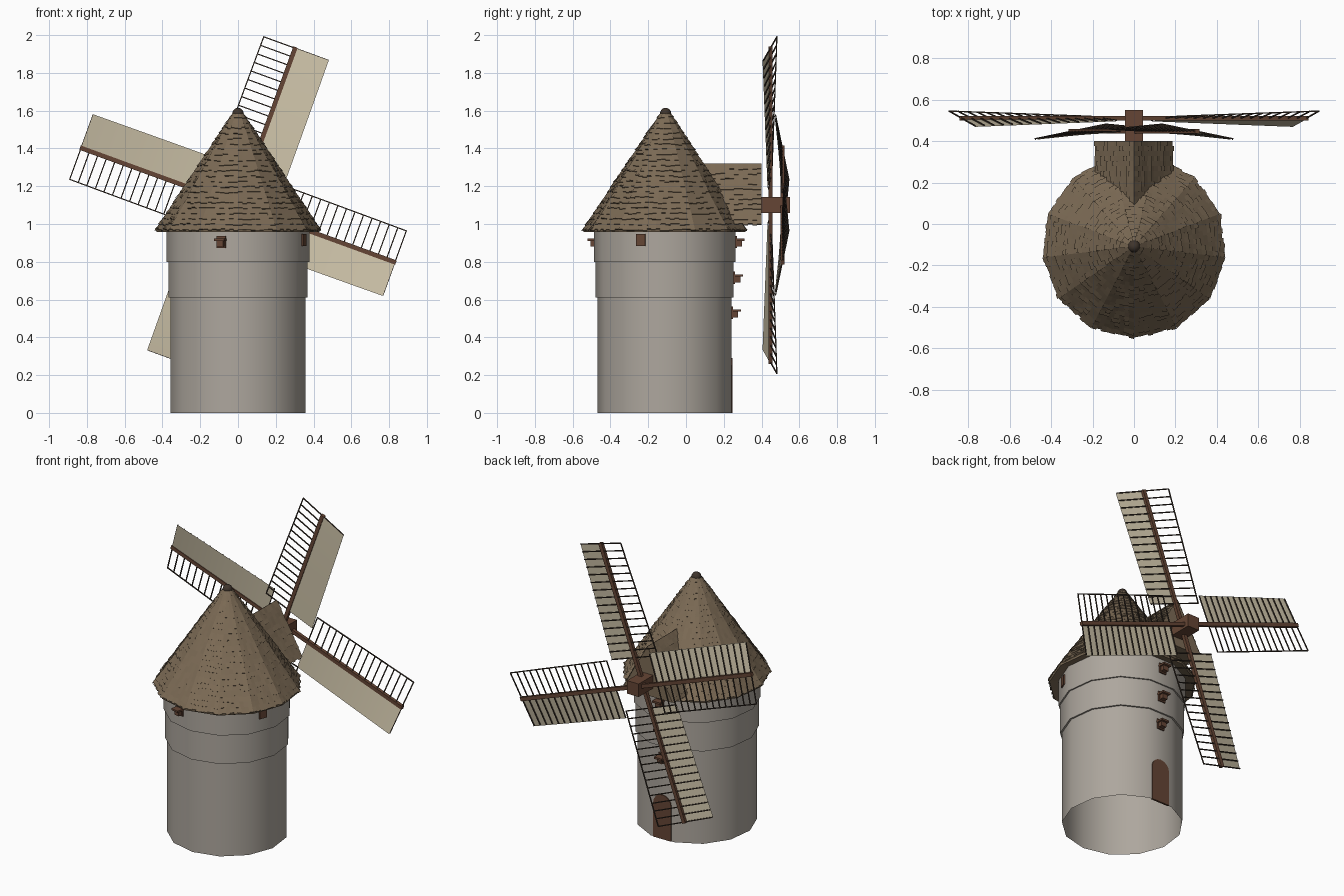
import bpy, bmesh, math, random
from mathutils import Vector, Matrix

if "Cube" in bpy.data.objects:
    bpy.data.objects.remove(bpy.data.objects["Cube"])

random.seed(4)
N, CY = 13, -0.108          # tower sides and centre


def material(name, rgb):
    m = bpy.data.materials.new(name)
    m.diffuse_color = (*rgb, 1)
    m.use_nodes = True
    m.node_tree.nodes["Principled BSDF"].inputs["Base Color"].default_value = m.diffuse_color
    return m


STONE = material("stone", (0.42, 0.385, 0.34))
THATCH = material("thatch", (0.20, 0.145, 0.09))
WOOD = material("wood", (0.13, 0.06, 0.035))
DARK = material("dark_wood", (0.05, 0.035, 0.025))
CLOTH = material("cloth", (0.62, 0.55, 0.40))


def finish(bm, name, mat, smooth=None):
    me = bpy.data.meshes.new(name)
    bm.to_mesh(me)
    bm.free()
    ob = bpy.data.objects.new(name, me)
    bpy.context.collection.objects.link(ob)
    me.materials.append(mat)
    if smooth:
        bpy.ops.object.select_all(action='DESELECT')
        ob.select_set(True)
        bpy.context.view_layer.objects.active = ob
        bpy.ops.object.shade_smooth_by_angle(angle=math.radians(smooth))
    return ob


def quad(bm, *pts):
    return bm.faces.new([bm.verts.new(p) for p in pts])


def ring_point(r, z, k):
    a = -math.pi / 2 + 2 * math.pi * k / N
    return Vector((r * math.cos(a), CY + r * math.sin(a), z))


def lathe(bm, profile):
    rows = [[bm.verts.new(ring_point(r, z, k)) for k in range(N)] for r, z in profile]
    for a, b in zip(rows, rows[1:]):
        for k in range(N):
            bm.faces.new((a[k], a[(k + 1) % N], b[(k + 1) % N], b[k]))
    return rows


def box(bm, size, mat):
    bmesh.ops.create_cube(bm, size=1, matrix=mat @ Matrix.Diagonal((*size, 1)))


def beam(bm, a, b, w, d):
    z = (b - a).normalized()
    y = Vector((0, 1, 0))
    x = y.cross(z).normalized()
    y = z.cross(x)
    m = Matrix((x, y, z)).transposed().to_4x4()
    m.translation = (a + b) / 2
    box(bm, (w, d, (b - a).length), m)


def thatch(bm, bl, br, tl, tr, rows):
    """Overlapping straw strips over a patch given by its four corners."""
    n = (br - bl).cross(tl - bl).normalized()
    for i in range(rows):
        t0, t1 = i / rows, (i + 1.15) / rows
        width = (br.lerp(tr, t0) - bl.lerp(tl, t0)).length
        count = max(1, round(width / 0.024))
        for j in range(count):
            low = t0 - random.uniform(0, 0.35) / rows
            s0, s1 = j / count, (j + 1) / count
            h = n * random.uniform(0.002, 0.009)
            P = lambda s, t: bl.lerp(tl, t).lerp(br.lerp(tr, t), s)
            hi = min(t1, 1)
            quad(bm, P(s0, low) + h, P(s1, low) + h, P(s1, hi) + n * .001, P(s0, hi) + n * .001)
            quad(bm, P(s0, low), P(s1, low), P(s1, low) + h, P(s0, low) + h)


# Tower body with two stepped upper bands
bm = bmesh.new()
lathe(bm, [(.36, 0), (.36, .61), (.371, .61), (.371, .80), (.380, .80), (.380, .975)])
finish(bm, "tower", STONE, 30)

# Conical thatched roof
bm = bmesh.new()
rows = lathe(bm, [(.36, .972), (.435, .957), (.438, .972), (.02, 1.595)])
bm.faces.new(rows[-1])
bm.faces.new(rows[0][::-1])
for k in range(N):
    thatch(bm, ring_point(.436, .972, k), ring_point(.436, .972, k + 1),
           ring_point(.02, 1.595, k), ring_point(.02, 1.595, k + 1), 22)
finish(bm, "thatched_roof", THATCH)

# Roof cap
bm = bmesh.new()
bmesh.ops.create_uvsphere(bm, u_segments=12, v_segments=8, radius=.03,
                          matrix=Matrix.Translation((0, CY, 1.585)))
finish(bm, "roof_cap", DARK, 40)

# Gabled dormer carrying the sail shaft
bm = bmesh.new()
f = [Vector((-.183, .40, 1.0)), Vector((.183, .40, 1.0)), Vector((0, .40, 1.32))]
b = [Vector((p.x, .06, p.z)) for p in f]
quad(bm, *f[::-1])
quad(bm, *b)
quad(bm, f[0], f[1], b[1], b[0])
quad(bm, f[1], f[2], b[2], b[1])
quad(bm, f[2], f[0], b[0], b[2])
bmesh.ops.recalc_face_normals(bm, faces=bm.faces)
thatch(bm, b[1], f[1], b[2], f[2], 12)
thatch(bm, f[0], b[0], f[2], b[2], 12)
finish(bm, "dormer", THATCH)

# Arched door on the back facet
bm = bmesh.new()
arch = [(-.065, 0), (.065, 0)] + [(.065 * math.cos(a * math.pi / 8), .225 + .065 * math.sin(a * math.pi / 8))
                                  for a in range(9)]
face = bm.faces.new([bm.verts.new((x, .235, z)) for x, z in arch])
ext = bmesh.ops.extrude_face_region(bm, geom=[face])
bmesh.ops.translate(bm, vec=(0, .012, 0), verts=[v for v in ext['geom'] if isinstance(v, bmesh.types.BMVert)])
bmesh.ops.recalc_face_normals(bm, faces=bm.faces)
finish(bm, "door", WOOD)


def window(name, facet, z, r, ledge):
    """Small shuttered opening centred on a tower facet."""
    a = -math.pi / 2 + 2 * math.pi * (facet + .5) / N
    base = Matrix.Translation((0, CY, z)) @ Matrix.Rotation(a, 4, 'Z')
    at = lambda d, dz: base @ Matrix.Translation((r * math.cos(math.pi / N) + d, 0, dz))
    bm = bmesh.new()
    box(bm, (.012, .05, .065), at(.002, 0))
    if ledge:
        box(bm, (.05, .056, .012), at(.025, .012))
        box(bm, (.034, .036, .03), at(.018, -.009))
    finish(bm, name, WOOD)


for i, (z, r) in enumerate([(.53, .36), (.715, .371), (.905, .38)]):
    window(f"back_window_{i + 1}", 6, z, r, True)
window("front_window", 12, .905, .38, True)
window("right_window", 2, .915, .38, False)

# Sail shaft
bm = bmesh.new()
box(bm, (.085, .17, .085), Matrix.Translation((0, .465, 1.10)))
finish(bm, "sail_shaft", WOOD)


def sail(index):
    """One twisted blade: spar, ladder lattice and cloth panel."""
    ang = math.radians(70 + 90 * index)
    U = Vector((math.cos(ang), 0, math.sin(ang)))
    V = Vector((math.sin(ang), 0, -math.cos(ang)))
    y0 = .447 if index % 2 == 0 else .51

    def P(u, v, off=0):
        tw = math.radians(3 + 8 * (u - .16) / .725)
        return Vector((0, y0 + off - v * math.sin(tw), 1.10)) + U * u + V * v * math.cos(tw)

    bm = bmesh.new()
    beam(bm, P(0, 0), P(.89, 0), .024, .022)
    finish(bm, f"sail_spar_{index + 1}", WOOD)

    bm = bmesh.new()
    us = [.16 + .724 * i / 15 for i in range(16)]
    for u in us:
        beam(bm, P(u, -.182), P(u, .19), .006, .006)
    for v in (-.18,):
        for a, c in zip(us, us[1:]):
            beam(bm, P(a, v), P(c, v), .006, .006)
    finish(bm, f"sail_lattice_{index + 1}", DARK)

    bm = bmesh.new()
    for a, c in zip(us, us[1:]):
        quad(bm, P(a, .008, -.005), P(c, .008, -.005), P(c, .193, -.005), P(a, .193, -.005))
    bmesh.ops.remove_doubles(bm, verts=bm.verts, dist=.0005)
    finish(bm, f"sail_cloth_{index + 1}", CLOTH, 40)


for i in range(4):
    sail(i)
